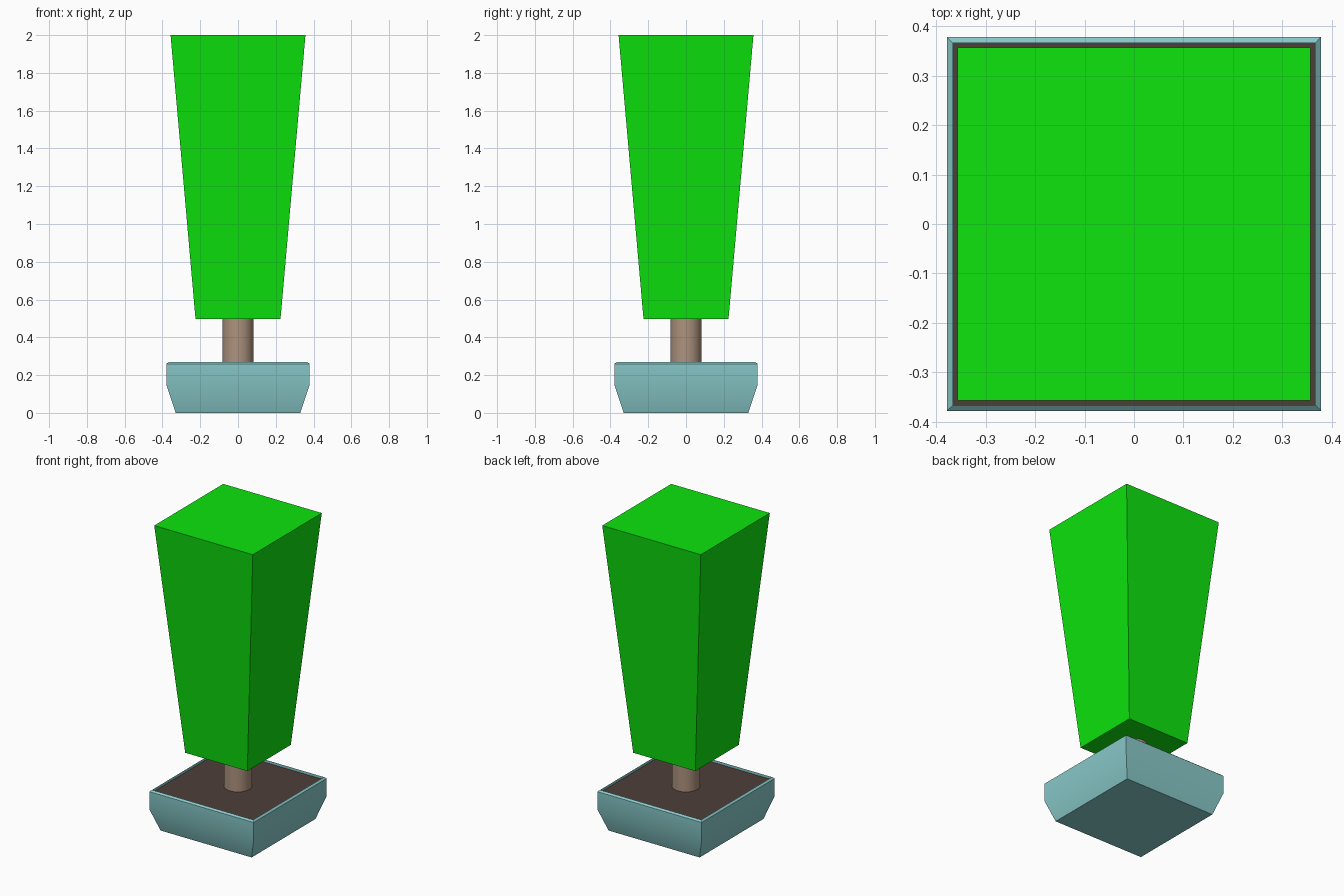
import bpy, bmesh, math

if "Cube" in bpy.data.objects:
    bpy.data.objects.remove(bpy.data.objects["Cube"])


def finish(name, bm, color, smooth=None):
    bmesh.ops.recalc_face_normals(bm, faces=bm.faces)
    me = bpy.data.meshes.new(name)
    bm.to_mesh(me)
    bm.free()
    ob = bpy.data.objects.new(name, me)
    bpy.context.collection.objects.link(ob)
    mat = bpy.data.materials.new(name + "_color")
    mat.diffuse_color = (*color, 1)
    mat.use_nodes = True
    mat.node_tree.nodes["Principled BSDF"].inputs["Base Color"].default_value = mat.diffuse_color
    me.materials.append(mat)
    if smooth:
        bpy.ops.object.select_all(action='DESELECT')
        ob.select_set(True)
        bpy.context.view_layer.objects.active = ob
        bpy.ops.object.shade_smooth_by_angle(angle=math.radians(smooth))
    return ob


def loft(name, profile, sides, color, smooth=None, cap_top=True):
    """Stack regular rings of (radius to flat side, z) and skin them."""
    bm = bmesh.new()
    k = 1 / math.cos(math.pi / sides) if sides == 4 else 1
    rings = []
    for r, z in profile:
        angles = [math.tau * (i + 0.5) / sides for i in range(sides)]
        rings.append([bm.verts.new((r * k * math.cos(a), r * k * math.sin(a), z)) for a in angles])
    for a, b in zip(rings, rings[1:]):
        for i in range(sides):
            j = (i + 1) % sides
            bm.faces.new((a[i], a[j], b[j], b[i]))
    bm.faces.new(rings[0])
    if cap_top:
        bm.faces.new(rings[-1])
    return finish(name, bm, color, smooth)


# Square planter with tapered foot, chamfered rim and short inner wall
loft("planter", [(0.33, 0), (0.378, 0.145), (0.378, 0.26),
                 (0.366, 0.27), (0.366, 0.253)], 4,
     (0.25, 0.59, 0.59), smooth=30, cap_top=False)

# Soil surface inside the rim
bm = bmesh.new()
bm.faces.new([bm.verts.new((x * 0.366, y * 0.366, 0.253))
              for x, y in ((-1, -1), (1, -1), (1, 1), (-1, 1))])
finish("soil", bm, (0.073, 0.05, 0.04))

# Round trunk
loft("trunk", [(0.083, 0.24), (0.083, 0.51)], 32, (0.42, 0.29, 0.21), smooth=30)

# Clipped hedge block, wider at the top
loft("foliage", [(0.225, 0.497), (0.357, 2.0)], 4, (0.004, 0.78, 0.004))
